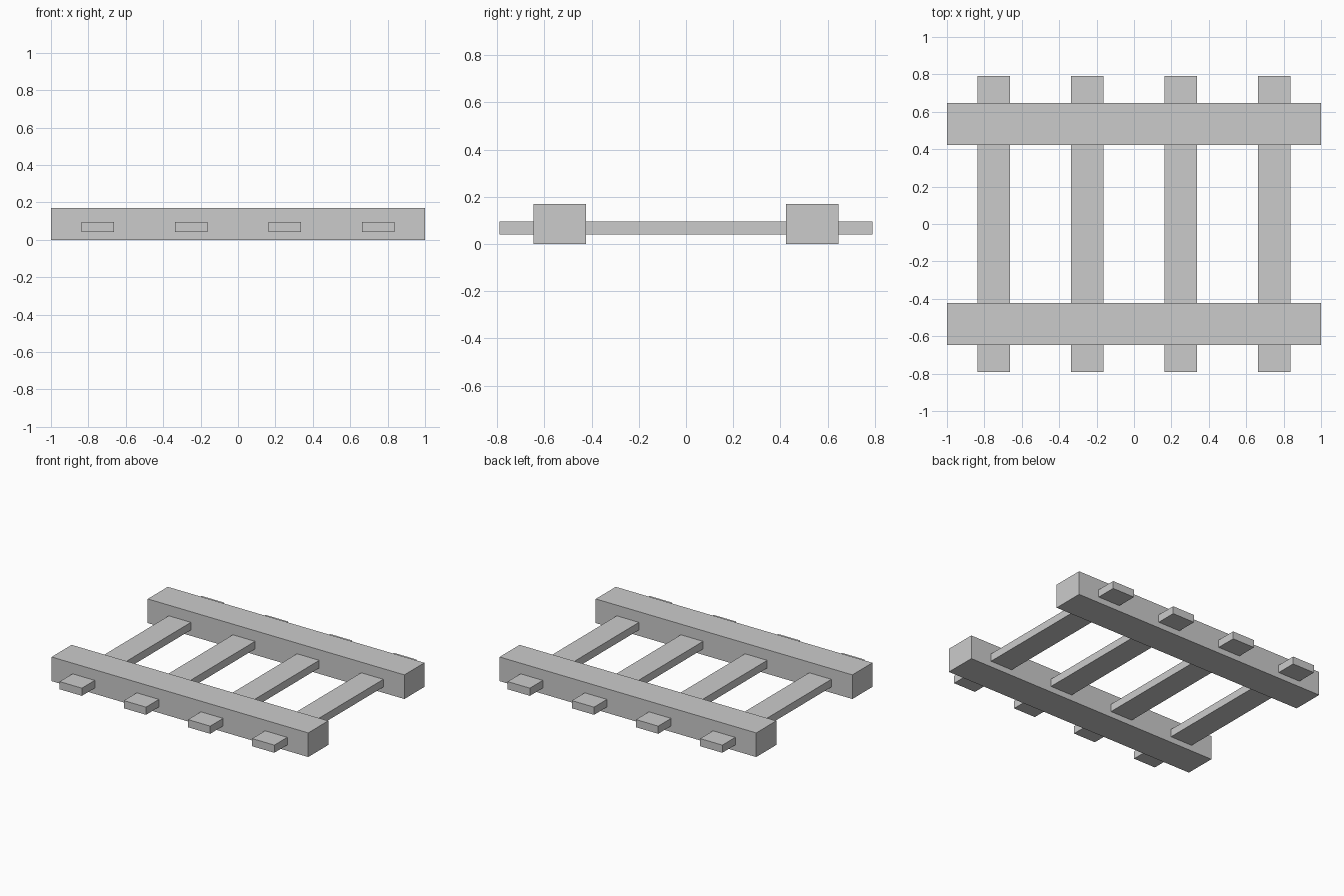
import bpy

if "Cube" in bpy.data.objects:
    bpy.data.objects.remove(bpy.data.objects["Cube"])


def box(name, centre, size):
    bpy.ops.mesh.primitive_cube_add(size=1, location=centre)
    obj = bpy.context.object
    obj.name = name
    obj.scale = size
    bpy.ops.object.transform_apply(location=False, rotation=False, scale=True)
    return obj


# Two long rails standing on the ground
for side, label in ((-1, "front"), (1, "back")):
    box(f"{label}_rail", (0, side * 0.535, 0.085), (2.0, 0.223, 0.17))

# Four flat sleepers passing through both rails
for i in range(4):
    box(f"sleeper_{i + 1}", (-0.75 + 0.5 * i, 0, 0.068), (0.173, 1.58, 0.054))
